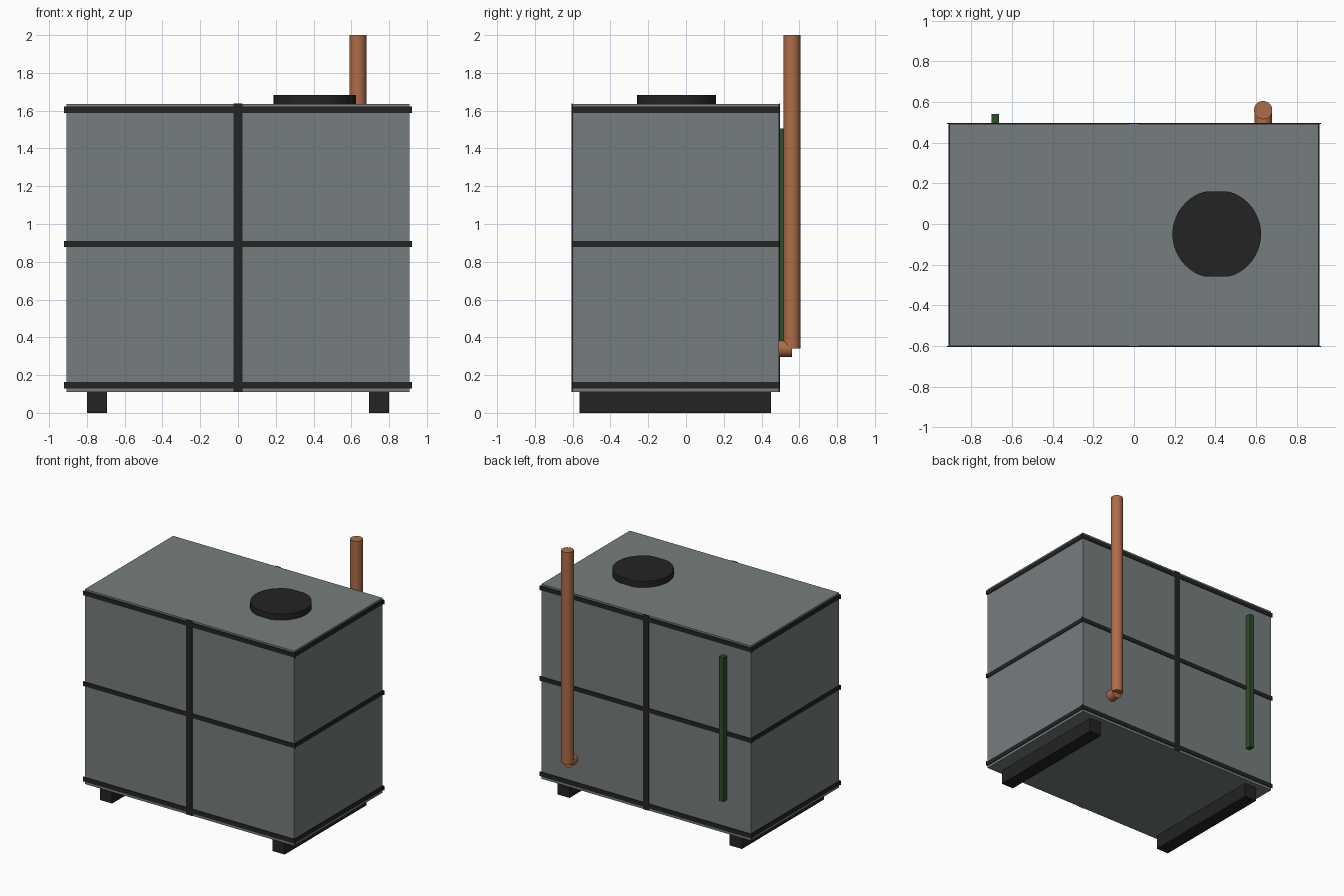
import bpy, bmesh, math
from mathutils import Matrix

if "Cube" in bpy.data.objects:
    bpy.data.objects.remove(bpy.data.objects["Cube"])


def material(name, rgb):
    m = bpy.data.materials.new(name)
    m.diffuse_color = (*rgb, 1)
    m.use_nodes = True
    m.node_tree.nodes["Principled BSDF"].inputs["Base Color"].default_value = m.diffuse_color
    return m


GREY = material("tank grey", (0.18, 0.205, 0.21))
BLACK = material("strap black", (0.017, 0.017, 0.017))
COPPER = material("pipe copper", (0.42, 0.15, 0.065))
GREEN = material("gauge green", (0.03, 0.075, 0.025))


def finish(name, bm, mat):
    mesh = bpy.data.meshes.new(name)
    bmesh.ops.recalc_face_normals(bm, faces=bm.faces)
    bm.to_mesh(mesh)
    bm.free()
    mesh.materials.append(mat)
    obj = bpy.data.objects.new(name, mesh)
    bpy.context.collection.objects.link(obj)
    return obj


def box(name, lo, hi, mat):
    bm = bmesh.new()
    size = [b - a for a, b in zip(lo, hi)]
    mid = [(a + b) / 2 for a, b in zip(lo, hi)]
    bmesh.ops.create_cube(bm, size=1, matrix=Matrix.Translation(mid) @ Matrix.Diagonal((*size, 1)))
    return finish(name, bm, mat)


def cylinder(name, centre, radius, length, mat, along_y=False, clip_y=None):
    bm = bmesh.new()
    bmesh.ops.create_cone(bm, cap_ends=True, segments=48, radius1=radius, radius2=radius, depth=length)
    if clip_y:  # flatten the two y sides
        for v in bm.verts:
            v.co.y = max(-clip_y, min(clip_y, v.co.y))
    turn = Matrix.Rotation(math.pi / 2, 4, 'X') if along_y else Matrix()
    bm.transform(Matrix.Translation(centre) @ turn)
    obj = finish(name, bm, mat)
    bpy.context.view_layer.objects.active = obj
    obj.select_set(True)
    bpy.ops.object.shade_smooth_by_angle(angle=math.radians(35))
    obj.select_set(False)
    return obj


# tank body
X, Y0, Y1, Z0, Z1 = 0.907, -0.6, 0.493, 0.11, 1.635
box("tank_body", (-X, Y0, Z0), (X, Y1, Z1), GREY)

# thin straps on the four walls
T = 0.005
for level, z in (("bottom", 0.147), ("middle", 0.894), ("top", 1.604)):
    a, b = z - 0.017, z + 0.017
    box(f"{level}_strap_front", (-0.92, Y0 - T, a), (0.92, Y0, b), BLACK)
    box(f"{level}_strap_back", (-0.92, Y1, a), (0.92, Y1 + T, b), BLACK)
    box(f"{level}_strap_left", (-X - T, Y0 - T, a), (-X, Y1 + T, b), BLACK)
    box(f"{level}_strap_right", (X, Y0 - T, a), (X + T, Y1 + T, b), BLACK)
box("upright_strap_front", (-0.025, Y0 - T, Z0), (0.025, Y0, Z1 + 0.002), BLACK)
box("upright_strap_back", (-0.025, Y1, Z0), (0.025, Y1 + T, Z1 + 0.002), BLACK)

# feet
for side, x in (("left", -0.747), ("right", 0.747)):
    box(f"{side}_foot", (x - 0.053, -0.565, 0), (x + 0.053, 0.45, Z0), BLACK)

# hatch with two flattened sides
cylinder("hatch_lid", (0.407, -0.05, 1.659), 0.218, 0.048, BLACK, clip_y=0.209)

# outlet pipe
cylinder("vent_pipe", (0.635, 0.56, 1.17), 0.045, 1.66, COPPER)
cylinder("pipe_outlet", (0.635, 0.525, 0.34), 0.043, 0.07, COPPER, along_y=True)

# level gauge on the back
box("level_gauge", (-0.702, Y1, 0.375), (-0.665, 0.54, 1.505), GREEN)
